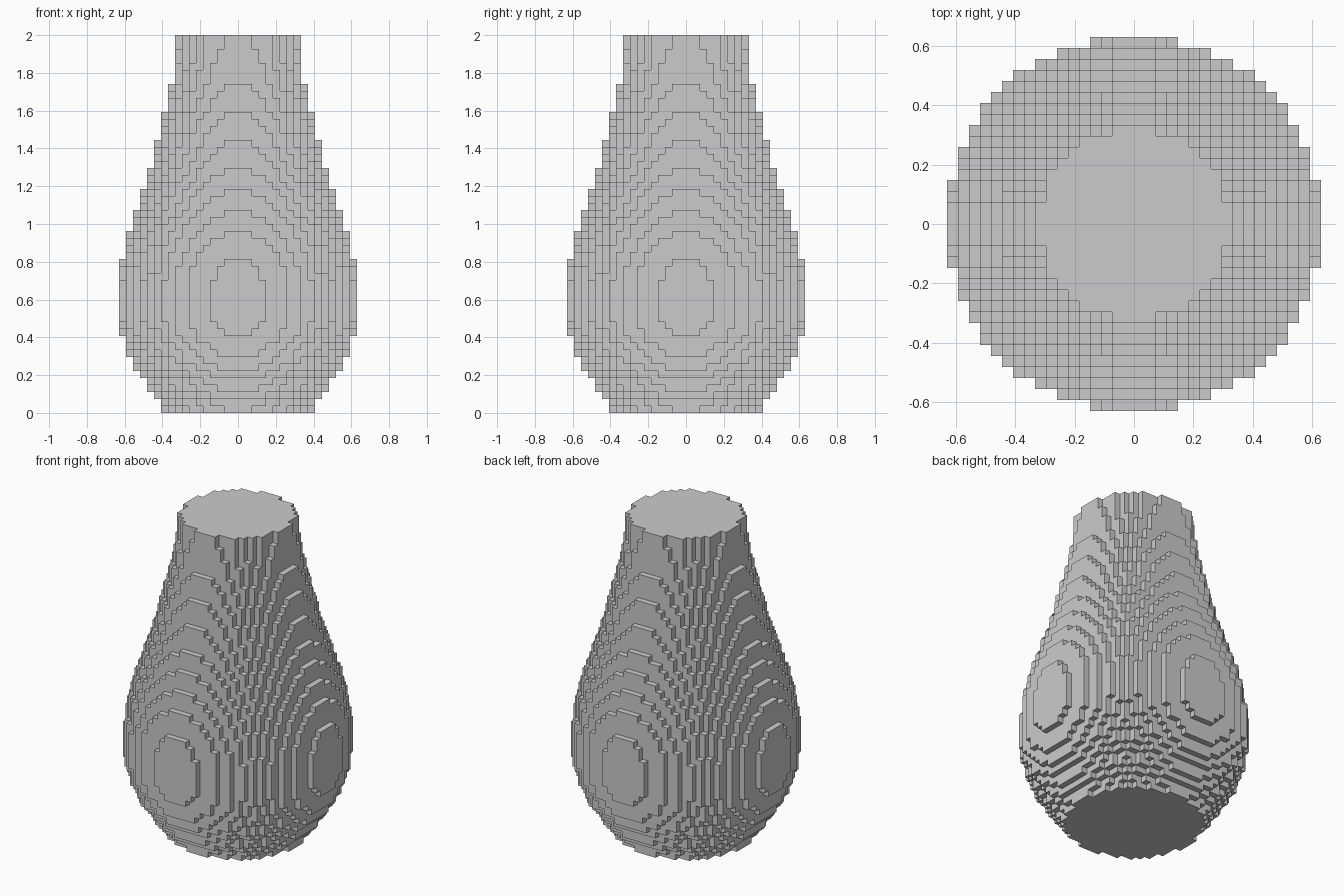
import bpy
import bmesh

if "Cube" in bpy.data.objects:
    bpy.data.objects.remove(bpy.data.objects["Cube"], do_unlink=True)

LAYERS = 54
CELL = 2 / LAYERS
ROUND = 2.1  # slightly squared circle

# Vase outline in cells: (height, radius)
PROFILE = [(0, 10.4), (2, 11.5), (3, 12.5), (5, 13.5), (6, 14.5), (8, 15.5),
           (11, 16.5), (13, 16.84), (15, 16.92), (18, 16.9), (19, 16.82),
           (22, 16.5), (26, 15.5), (29, 14.5), (32, 13.5), (35, 12.5),
           (39, 11.5), (43, 10.5), (47, 9.5), (51, 8.9), (54, 8.7)]


def radius(z):
    for (z0, r0), (z1, r1) in zip(PROFILE, PROFILE[1:]):
        if z <= z1:
            return r0 + (r1 - r0) * (z - z0) / (z1 - z0)


# Solid stack of cubic cells
cells = set()
for k in range(LAYERS):
    limit = radius(k + 0.5) ** ROUND
    for i in range(-18, 18):
        for j in range(-18, 18):
            if abs(i + 0.5) ** ROUND + abs(j + 0.5) ** ROUND <= limit:
                cells.add((i, j, k))

# Skin: one square wherever a cell meets empty space
bm = bmesh.new()
corners = {}


def corner(p):
    if p not in corners:
        corners[p] = bm.verts.new([c * CELL for c in p])
    return corners[p]


for cell in cells:
    for axis in range(3):
        u, v = (axis + 1) % 3, (axis + 2) % 3
        for side in (0, 1):
            beyond = list(cell)
            beyond[axis] += 2 * side - 1
            if tuple(beyond) in cells:
                continue
            loop = []
            for du, dv in ((0, 0), (1, 0), (1, 1), (0, 1)):
                p = list(cell)
                p[axis] += side
                p[u] += du
                p[v] += dv
                loop.append(corner(tuple(p)))
            bm.faces.new(loop if side else loop[::-1])

# Merge flat areas into single faces
bmesh.ops.dissolve_limit(bm, angle_limit=0.01, verts=bm.verts, edges=bm.edges)

mesh = bpy.data.meshes.new("vase_body")
bm.to_mesh(mesh)
bm.free()
vase = bpy.data.objects.new("vase_body", mesh)
bpy.context.collection.objects.link(vase)

# Plain grey
grey = bpy.data.materials.new("light_grey")
grey.use_nodes = True
colour = (0.6, 0.6, 0.6, 1)
grey.diffuse_color = colour
grey.node_tree.nodes["Principled BSDF"].inputs["Base Color"].default_value = colour
mesh.materials.append(grey)
